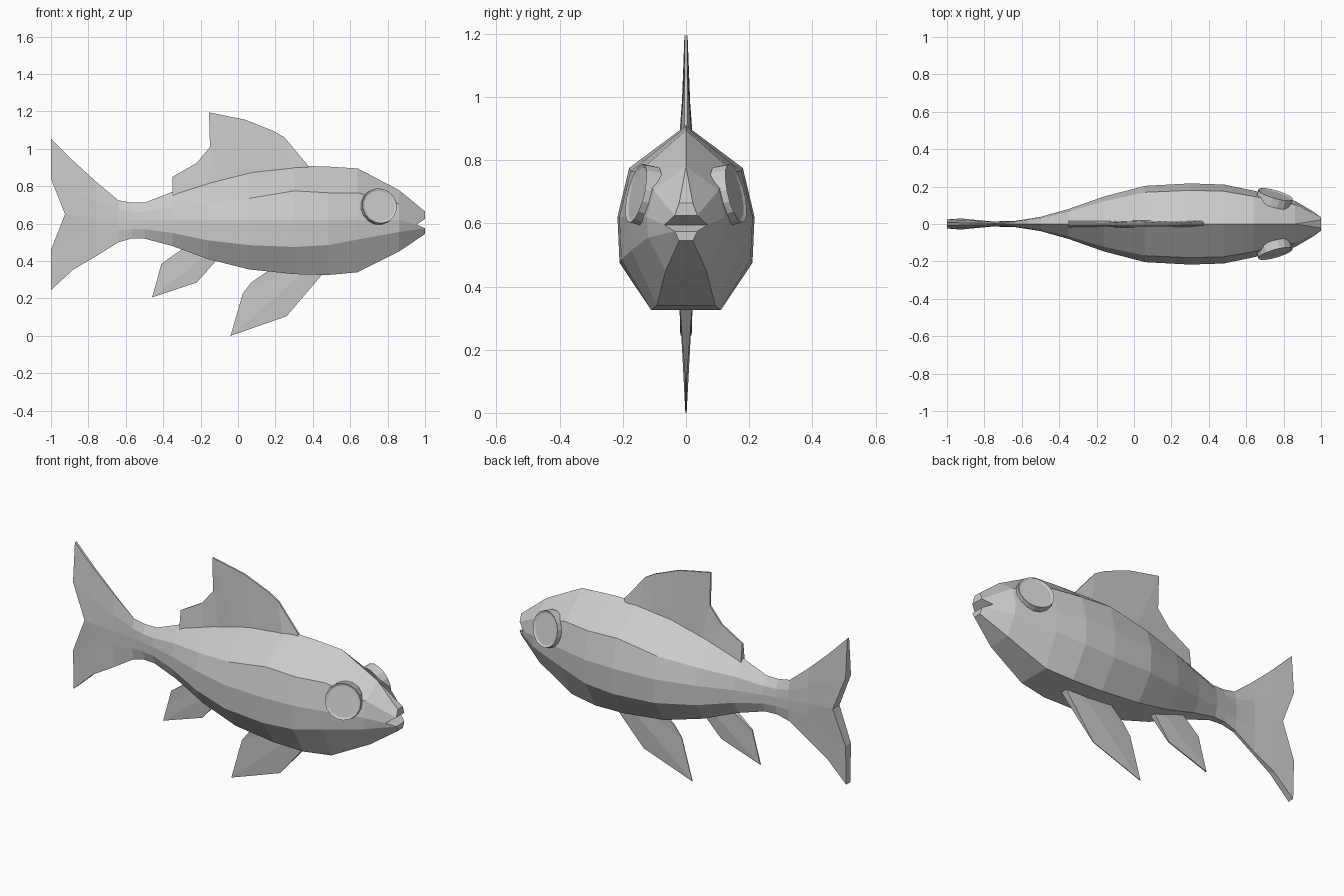
import bpy, bmesh
from mathutils import Vector

if "Cube" in bpy.data.objects:
    bpy.data.objects.remove(bpy.data.objects["Cube"])


def finish(bm, name):
    bmesh.ops.remove_doubles(bm, verts=bm.verts, dist=0.0005)
    bmesh.ops.recalc_face_normals(bm, faces=bm.faces)
    me = bpy.data.meshes.new(name)
    bm.to_mesh(me)
    bm.free()
    ob = bpy.data.objects.new(name, me)
    bpy.context.collection.objects.link(ob)
    return ob


# Body and tail: cross-sections as x, five heights (back ridge to belly), half width
SECTIONS = [
    (-1.00, 1.055, .84, .65, .46, .245, .030),
    (-.88, .935, .77, .64, .51, .355, .024),
    (-.76, .825, .72, .63, .55, .425, .014),
    (-.64, .725, .675, .62, .565, .50, .016),
    (-.57, .712, .665, .62, .57, .52, .027),
    (-.50, .712, .665, .62, .57, .52, .038),
    (-.35, .77, .69, .62, .55, .48, .080),
    (-.16, .83, .71, .62, .51, .41, .147),
    (.06, .885, .735, .62, .485, .355, .204),
    (.30, .91, .775, .62, .475, .33, .217),
    (.48, .905, .765, .62, .485, .325, .211),
    (.64, .895, .765, .62, .515, .34, .178),
    (.86, .78, .705, .62, .555, .45, .124),
    (1.00, .665, .625, .595, .575, .545, .036),
]
FULL = (0, .83, 1, .97, .52)     # width factors of the plump body
FLAT = (.25, .8, 1, .8, .6)      # of the tail
SNOUT = (.6, 1, 1.9, 1, .6)      # of the lips
SHIFT = {0: (0, 0, .075, 0, 0), 1: (0, .01, .01, .01, 0),
         len(SECTIONS) - 1: (0, 0, -.045, 0, 0)}   # tail fork and mouth notch

bm = bmesh.new()
sides = {1: [], -1: []}
for i, (x, *zs, w) in enumerate(SECTIONS):
    factors = SNOUT if x == 1 else FLAT if x < -.7 else FULL
    shift = SHIFT.get(i, (0,) * 5)
    for s in sides:
        sides[s].append([bm.verts.new((x + dx, s * w * f, z))
                         for z, f, dx in zip(zs, factors, shift)])
L, R = sides[1], sides[-1]
for i in range(len(L) - 1):
    for side in (L, R):
        for j in range(4):
            bm.faces.new((side[i][j], side[i + 1][j], side[i + 1][j + 1], side[i][j + 1]))
    for j in (0, 4):
        bm.faces.new((L[i][j], L[i + 1][j], R[i + 1][j], R[i][j]))
for i in (0, -1):
    for j in range(4):
        bm.faces.new((L[i][j], L[i][j + 1], R[i][j + 1], R[i][j]))
bmesh.ops.remove_doubles(bm, verts=bm.verts, dist=0.0005)
finish(bm, "body")


# Fins: tapered blades between a base line and an outer edge
def fin(name, base, edge, thick, tip):
    bm = bmesh.new()
    rows = []
    for (bx, bz), (ex, ez) in zip(base, edge):
        rows.append([bm.verts.new(p) for p in (
            (bx, thick, bz), (ex, tip, ez), (ex, -tip, ez), (bx, -thick, bz))])
    for a, b in zip(rows, rows[1:]):
        for k in range(4):
            m = (k + 1) % 4
            bm.faces.new((a[k], b[k], b[m], a[m]))
    bm.faces.new(rows[0])
    bm.faces.new(rows[-1])
    finish(bm, name)


fin("dorsal_fin",
    [(.37, .88), (.29, .88), (.20, .87), (.10, .86), (0, .84), (-.10, .82), (-.20, .79), (-.35, .745)],
    [(.375, .91), (.25, 1.06), (.19, 1.095), (.04, 1.155), (-.155, 1.195), (-.15, 1.01), (-.22, .925), (-.35, .85)],
    .018, .005)
fin("pelvic_fin",
    [(.46, .34), (.36, .345), (.28, .35), (.18, .36)],
    [(.26, .105), (-.04, 0), (.025, .225), (.07, .285)], .02, .002)
fin("anal_fin",
    [(-.11, .41), (-.17, .43), (-.22, .445), (-.29, .47)],
    [(-.22, .285), (-.46, .205), (-.43, .31), (-.41, .385)], .016, .003)

# Eyes: flat discs with a thin raised rim
for s, name in ((1, "left_eye"), (-1, "right_eye")):
    normal = Vector((.29, s, .24)).normalized()
    bm = bmesh.new()
    bmesh.ops.create_cone(bm, cap_ends=True, segments=16, radius1=.098, radius2=.096, depth=.05)
    bm.normal_update()
    front = max(bm.faces, key=lambda f: f.calc_center_median().z)
    bmesh.ops.inset_region(bm, faces=[front], thickness=.012, depth=-.006)
    rot = Vector((0, 0, 1)).rotation_difference(normal).to_matrix()
    bmesh.ops.rotate(bm, matrix=rot, verts=bm.verts)
    bmesh.ops.translate(bm, vec=(.75, s * .135, .69), verts=bm.verts)
    finish(bm, name)
